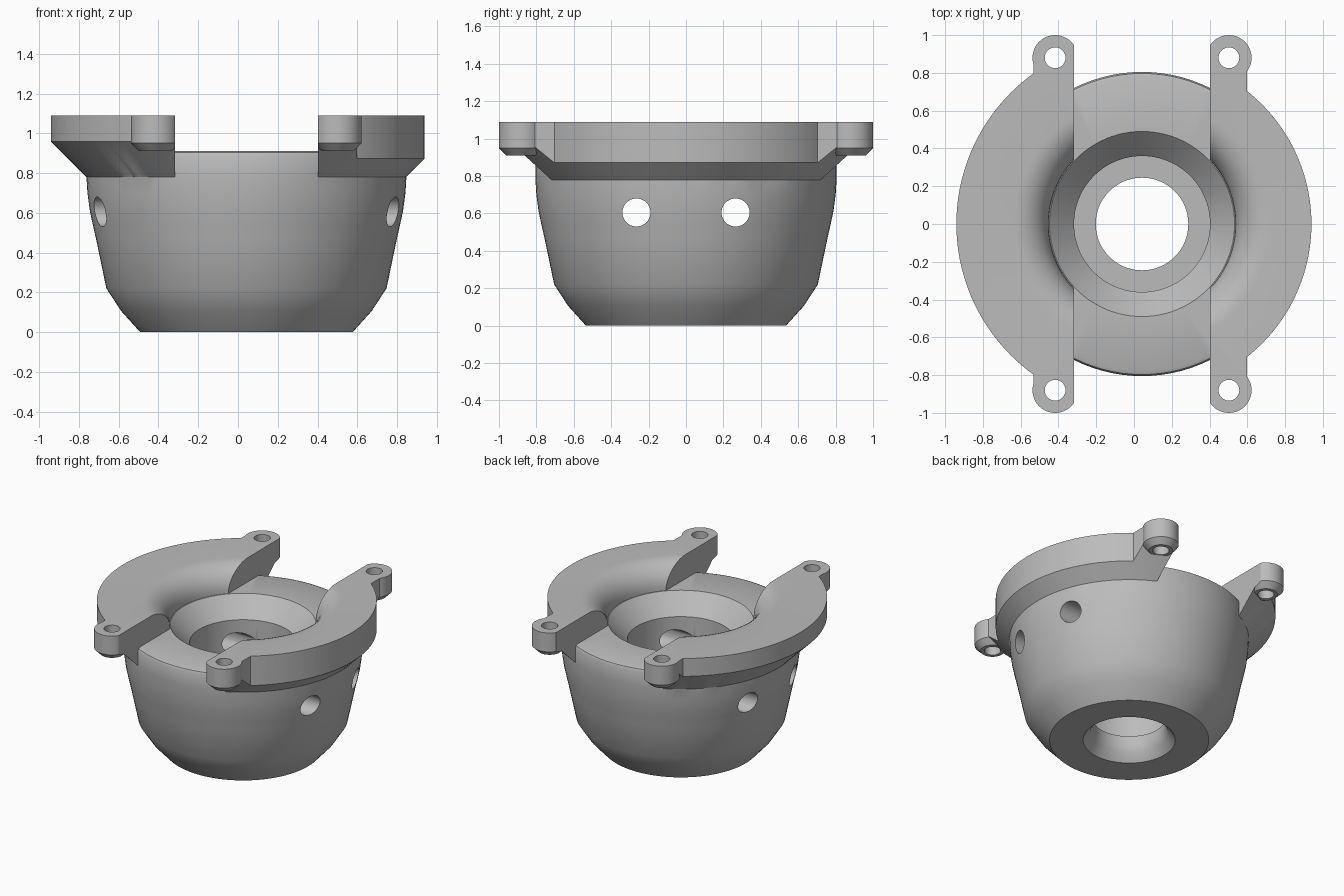
import bpy, bmesh, math
from mathutils import Matrix, Vector

AXIS_X = 0.0425      # the bowl axis sits a little off the centre
SLOT = 0.36          # half width of the slot between the flanges
TOP = 1.09

old = bpy.data.objects.get("Cube")
if old:
    bpy.data.objects.remove(old, do_unlink=True)

grey = bpy.data.materials.new("plain_grey")
grey.use_nodes = True
grey.diffuse_color = (0.5, 0.5, 0.5, 1)
grey.node_tree.nodes["Principled BSDF"].inputs["Base Color"].default_value = (0.5, 0.5, 0.5, 1)


def finish(name, bm):
    bmesh.ops.recalc_face_normals(bm, faces=bm.faces)
    mesh = bpy.data.meshes.new(name)
    bm.to_mesh(mesh)
    bm.free()
    mesh.materials.append(grey)
    obj = bpy.data.objects.new(name, mesh)
    bpy.context.collection.objects.link(obj)
    return obj


def lathe(name, profile, at=(0, 0), steps=96):
    """Revolve a closed (radius, z) profile around a vertical axis."""
    bm = bmesh.new()
    verts = [bm.verts.new((r, 0, z)) for r, z in profile]
    edges = [bm.edges.new((a, b)) for a, b in zip(verts, verts[1:] + verts[:1])]
    bmesh.ops.spin(bm, geom=verts + edges, cent=(0, 0, 0), axis=(0, 0, 1),
                   angle=math.tau, steps=steps, use_duplicate=False)
    bmesh.ops.remove_doubles(bm, verts=bm.verts, dist=1e-5)
    bmesh.ops.translate(bm, vec=(at[0], at[1], 0), verts=bm.verts)
    return finish(name, bm)


def box(name, low, high):
    bm = bmesh.new()
    bmesh.ops.create_cube(bm, size=1)
    low, high = Vector(low), Vector(high)
    bmesh.ops.scale(bm, vec=high - low, verts=bm.verts)
    bmesh.ops.translate(bm, vec=(low + high) / 2, verts=bm.verts)
    return finish(name, bm)


def rod(name, radius, length, centre, along_x=False, sides=48):
    bm = bmesh.new()
    turn = Matrix.Rotation(math.pi / 2, 4, 'Y') if along_x else Matrix()
    bmesh.ops.create_cone(bm, cap_ends=True, segments=sides, radius1=radius, radius2=radius,
                          depth=length, matrix=Matrix.Translation(centre) @ turn)
    return finish(name, bm)


def combine(obj, tool, operation):
    """Apply a boolean and discard the tool."""
    mod = obj.modifiers.new("boolean", 'BOOLEAN')
    mod.operation, mod.solver, mod.object = operation, 'EXACT', tool
    bpy.context.view_layer.update()
    deps = bpy.context.evaluated_depsgraph_get()
    mesh = bpy.data.meshes.new_from_object(obj.evaluated_get(deps))
    obj.modifiers.clear()
    obj.data = mesh
    bpy.data.objects.remove(tool, do_unlink=True)


# Bowl: outer wall, rounded rim, funnel, straight bore, ledge and lower throat
bowl = lathe("bowl", [
    (0.535, 0), (0.63, 0.105), (0.705, 0.22), (0.757, 0.47), (0.773, 0.54), (0.788, 0.61),
    (0.8, 0.7), (0.805, 0.78), (0.805, 0.885), (0.797, 0.903), (0.78, 0.91),
    (0.49, 0.91), (0.36, 0.775), (0.36, 0.17), (0.245, 0.17), (0.245, 0.11),
    (0.262, 0.06), (0.31, 0)])

# Flange stock: rounded inner lip, flat top, conical underside
lip = [(0.675 - 0.18 * math.cos(a), 0.91 + 0.18 * math.sin(a))
       for a in (math.radians(9 * i) for i in range(11))]
stock = [(0.495, 0.9)] + lip + [(1.115, TOP), (0.78, 0.755), (0.56, 0.755)]


def flange(name, side, radius, neck):
    part = lathe(name, stock)
    # Outline: a disc with a neck towards each ear
    outline = rod("outline", radius, 1, (0, 0, 1), sides=128)
    for y in (-1, 1):
        xs = sorted((side * 0.3, side * neck))
        ys = sorted((y * 0.5, y * 0.88))
        combine(outline, box("neck", (xs[0], ys[0], 0.6), (xs[1], ys[1], 1.4)), 'UNION')
    combine(part, outline, 'INTERSECT')
    # Ears with a chamfered foot
    for y in (-0.88, 0.88):
        ear = lathe("ear", [(0, 0.91), (0.08, 0.91), (0.12, 0.95), (0.12, TOP), (0, TOP)],
                    (side * 0.46, y), 48)
        combine(part, ear, 'UNION')
    # Keep only the material outside the slot, then drill the ears
    xs = sorted((side * SLOT, side * 1.5))
    combine(part, box("keep", (xs[0], -1.5, 0.3), (xs[1], 1.5, 1.5)), 'INTERSECT')
    for y in (-0.88, 0.88):
        combine(part, rod("drill", 0.055, 1, (side * 0.46, y, 1)), 'DIFFERENCE')
    return part


combine(bowl, flange("left_flange", 1, 0.897, 0.555), 'UNION')
combine(bowl, flange("right_flange", -1, 0.983, 0.575), 'UNION')

# Cross holes through both side walls
for y in (-0.265, 0.265):
    combine(bowl, rod("drill", 0.075, 3, (0, y, 0.605), True), 'DIFFERENCE')

bowl.name = "flanged_bowl"
bowl.location.x = AXIS_X
bpy.ops.object.select_all(action='DESELECT')
bowl.select_set(True)
bpy.context.view_layer.objects.active = bowl
bpy.ops.object.shade_smooth_by_angle(angle=math.radians(28))
